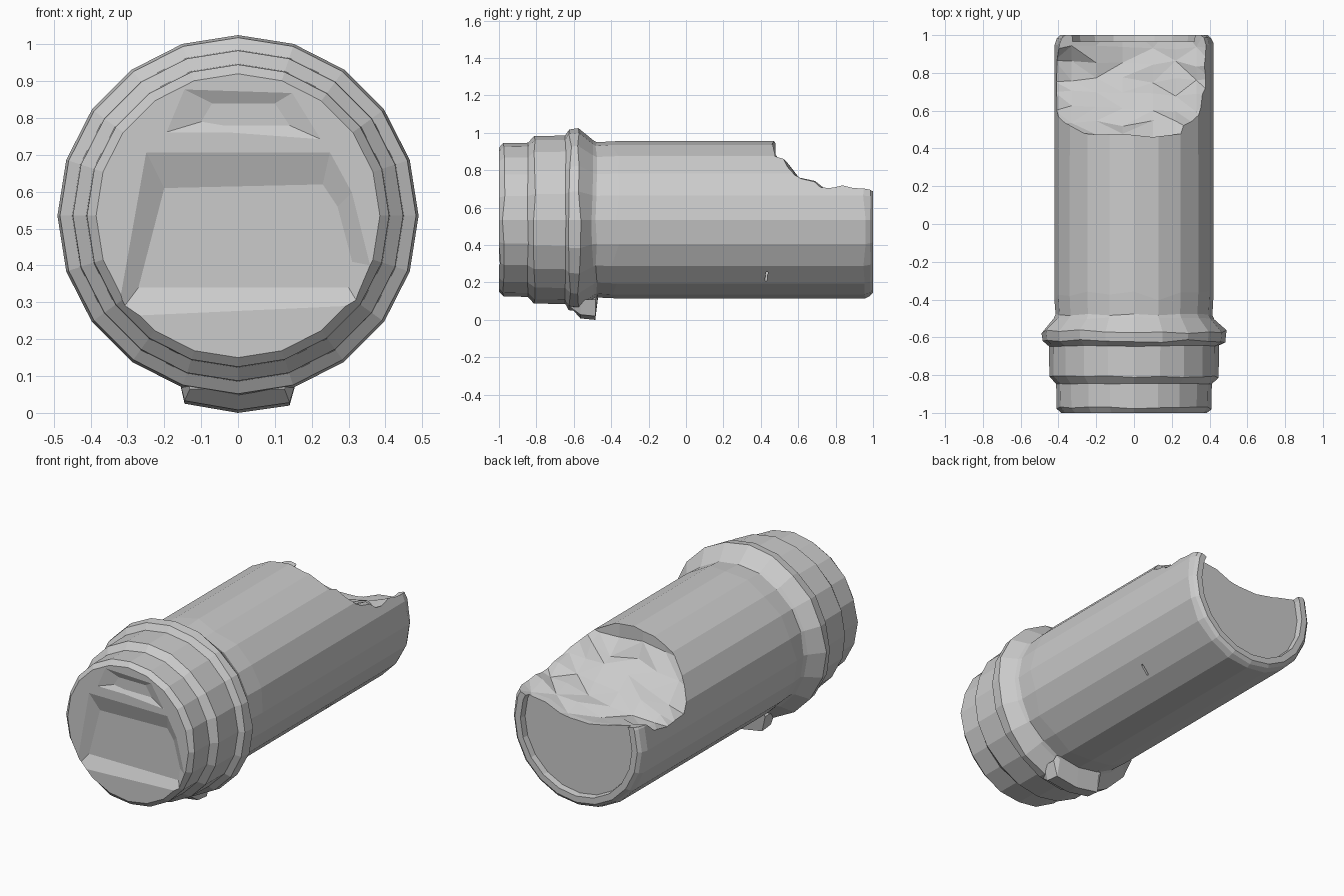
import bpy, bmesh, math, random
from mathutils import Vector

if "Cube" in bpy.data.objects:
    bpy.data.objects.remove(bpy.data.objects["Cube"])

random.seed(4)
CZ = 0.535      # height of the canister axis
SIDES = 20


def make_object(name, bm):
    bmesh.ops.recalc_face_normals(bm, faces=bm.faces)
    mesh = bpy.data.meshes.new(name)
    bm.to_mesh(mesh)
    bm.free()
    ob = bpy.data.objects.new(name, mesh)
    bpy.context.collection.objects.link(ob)
    return ob


def loft(name, rings):
    """Skin equal-length rings of points and cap both ends."""
    bm = bmesh.new()
    loops = [[bm.verts.new(p) for p in ring] for ring in rings]
    n = len(loops[0])
    for a, b in zip(loops, loops[1:]):
        for i in range(n):
            j = (i + 1) % n
            bm.faces.new((a[i], a[j], b[j], b[i]))
    bm.faces.new(loops[0])
    bm.faces.new(loops[-1])
    return make_object(name, bm)


def ring(y, r, wobble):
    pts = []
    for i in range(SIDES):
        a = math.tau * i / SIDES
        pts.append((r * math.sin(a), y + random.uniform(-wobble, wobble), CZ + r * math.cos(a)))
    return pts


def cut(target, cutter):
    cutter.hide_render = True
    mod = target.modifiers.new("cut", 'BOOLEAN')
    mod.operation = 'DIFFERENCE'
    mod.solver = 'EXACT'
    mod.object = cutter
    bpy.context.view_layer.objects.active = target
    bpy.ops.object.modifier_apply(modifier=mod.name)
    bpy.data.objects.remove(cutter)


# Canister: stepped cap, collar, flange and tube, ending in a recessed rim
profile = [  # y, radius, waviness along y
    (-1.0, 0.385, 0), (-0.975, 0.41, 0.008), (-0.845, 0.412, 0.003),
    (-0.81, 0.448, 0.006), (-0.645, 0.45, 0.003), (-0.62, 0.483, 0.008),
    (-0.57, 0.49, 0.01), (-0.5, 0.425, 0.006), (-0.48, 0.415, 0.004),
    (-0.38, 0.421, 0.03), (0.955, 0.42, 0.008), (0.985, 0.408, 0.003),
    (1.0, 0.39, 0), (1.0, 0.355, 0), (0.965, 0.35, 0)]
canister = loft("canister", [ring(*p) for p in profile])

# Broken opening: a jagged height field removed from the top of the tube
xs = [-0.6, -0.42, -0.33, -0.2, -0.06, 0.1, 0.22, 0.33, 0.42, 0.6]
rows = [  # y, height at left, middle, right
    (0.47, 0.86, 0.87, 0.88), (0.53, 0.72, 0.80, 0.85), (0.61, 0.62, 0.74, 0.80),
    (0.69, 0.59, 0.68, 0.75), (0.76, 0.58, 0.65, 0.72), (0.85, 0.60, 0.61, 0.735),
    (0.93, 0.67, 0.59, 0.73), (1.1, 0.70, 0.59, 0.73)]
bm = bmesh.new()
grid = []
for y, left, mid, right in rows:
    line = []
    for x in xs:
        side = left if x < 0 else right
        t = min(1, abs(x) / 0.4) ** 2
        z = mid + (side - mid) * t + random.uniform(-0.022, 0.022)
        line.append(bm.verts.new((x, y + random.uniform(-0.018, 0.018), z)))
    grid.append(line)
for a, b in zip(grid, grid[1:]):
    for i in range(len(xs) - 1):
        q = (a[i], a[i + 1], b[i + 1], b[i])
        if random.random() < 0.5:
            q = q[1:] + q[:1]
        bm.faces.new((q[0], q[1], q[2]))
        bm.faces.new((q[0], q[2], q[3]))
new = bmesh.ops.extrude_face_region(bm, geom=bm.faces[:], use_keep_orig=True)
for v in new["geom"]:
    if isinstance(v, bmesh.types.BMVert):
        v.co.z = 1.3
cut(canister, make_object("fracture_cutter", bm))


# Shallow pockets pressed into the front face, with sloping walls
def pocket(name, outer, inner, depth):
    out = Vector((0, 0))
    rings = [[(x, -1.02, z) for x, z in outer],
             [(x, -1.001, z) for x, z in outer],
             [(x, -1 + depth, z) for x, z in inner]]
    return loft(name, rings)


cut(canister, pocket("pocket_cutter",
                     [(-0.33, 0.26), (0.33, 0.29), (0.36, 0.40), (0.31, 0.60), (0.25, 0.71), (-0.25, 0.71)],
                     [(-0.27, 0.34), (0.30, 0.34), (0.31, 0.41), (0.27, 0.56), (0.23, 0.62), (-0.20, 0.61)], 0.03))
cut(canister, pocket("upper_pocket_cutter",
                     [(-0.20, 0.76), (-0.04, 0.76), (0.23, 0.74), (0.15, 0.87), (-0.15, 0.88)],
                     [(-0.10, 0.79), (-0.04, 0.78), (0.14, 0.78), (0.10, 0.84), (-0.07, 0.84)], 0.015))

# Small slit in the lower right flank of the tube
cut(canister, loft("slit_cutter", [
    [(x, 0.42, 0.20), (x, 0.433, 0.20), (x, 0.438, 0.255), (x, 0.428, 0.255)] for x in (0.26, 0.45)]))

# Lug under the flange
lug_shape = [(-0.165, 0.115), (-0.145, 0.025), (0, 0.0), (0.14, 0.02), (0.165, 0.11), (0, 0.11)]
front = [(x * 0.9, -0.615, max(z, 0.065)) for x, z in lug_shape]
middle = [(x, -0.565, z + (0.008 if z < 0.05 else 0)) for x, z in lug_shape]
back = [(x, -0.485, z) for x, z in lug_shape]
heel = [(x * 0.95, -0.47, max(z, 0.09) + 0.03) for x, z in lug_shape]
loft("lug", [front, middle, back, heel])
